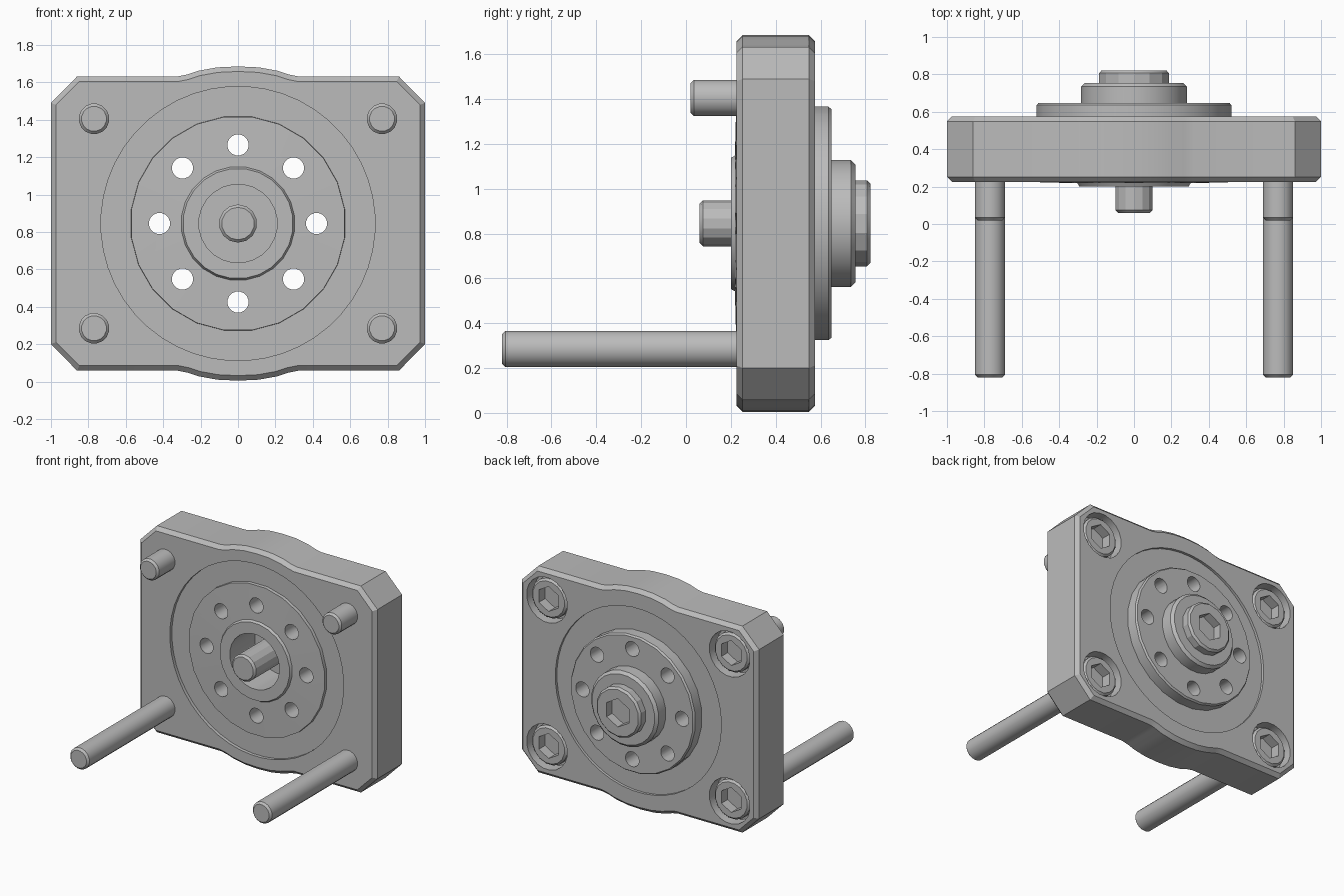
import bpy, bmesh, math
from mathutils import Vector

cube = bpy.data.objects.get("Cube")
if cube:
    bpy.data.objects.remove(cube, do_unlink=True)

steel = bpy.data.materials.new("grey steel")
steel.use_nodes = True
GREY = (0.5, 0.5, 0.5, 1)
steel.diffuse_color = GREY
steel.node_tree.nodes["Principled BSDF"].inputs["Base Color"].default_value = GREY

MID = 0.845                 # height of the main axis
FRONT, BACK = 0.225, 0.575  # plate faces


def finish(name, bm):
    bmesh.ops.remove_doubles(bm, verts=bm.verts, dist=0.0001)
    bmesh.ops.recalc_face_normals(bm, faces=bm.faces)
    mesh = bpy.data.meshes.new(name)
    bm.to_mesh(mesh)
    bm.free()
    mesh.materials.append(steel)
    obj = bpy.data.objects.new(name, mesh)
    bpy.context.collection.objects.link(obj)
    return obj


def revolve(bm, profile, sides, x=0, z=MID):
    """Turn a closed (radius, y) profile around an axis along y."""
    rings = []
    for r, y in profile:
        if r == 0:
            rings.append([bm.verts.new((x, y, z))] * sides)
        else:
            rings.append([bm.verts.new((x + r * math.cos(a), y, z + r * math.sin(a)))
                          for a in (math.tau * (i + 0.5) / sides for i in range(sides))])
    for ring, nxt in zip(rings, rings[1:] + rings[:1]):
        for i in range(sides):
            j = (i + 1) % sides
            corners = list(dict.fromkeys((ring[i], ring[j], nxt[j], nxt[i])))
            if len(corners) > 2:
                bm.faces.new(corners)


def drum(bm, r, y0, y1, sides, x=0, z=MID):
    revolve(bm, [(0, y0), (r, y0), (r, y1), (0, y1)], sides, x, z)


def cut(obj, bm):
    """Subtract a cutter mesh and keep the result."""
    cutter = finish("cutter", bm)
    cutter.hide_render = True
    mod = obj.modifiers.new("cut", "BOOLEAN")
    mod.object, mod.operation, mod.solver = cutter, "DIFFERENCE", "EXACT"
    deps = bpy.context.evaluated_depsgraph_get()
    result = bpy.data.meshes.new_from_object(obj.evaluated_get(deps))
    obj.modifiers.clear()
    obj.data = result
    bpy.data.objects.remove(cutter, do_unlink=True)


def shade(obj):
    bpy.ops.object.select_all(action="DESELECT")
    obj.select_set(True)
    bpy.context.view_layer.objects.active = obj
    bpy.ops.object.shade_smooth_by_angle(angle=math.radians(25))


SCREWS = [(sx * 0.77, MID + sz * 0.56, sx, sz) for sx in (-1, 1) for sz in (-1, 1)]

# Plate: chamfered rectangle with a shallow bulge above and below
quarter = [(1, 0.645), (0.86, 0.787), (0.32, 0.787), (0.27, 0.797), (0.21, 0.817),
           (0.11, 0.835), (0, 0.84)]
upper = quarter + [(-x, z) for x, z in reversed(quarter[:-1])]
outline = upper + [(-x, -z) for x, z in upper]
bm = bmesh.new()
face = bm.faces.new([bm.verts.new((x, FRONT, MID + z)) for x, z in outline])
extruded = bmesh.ops.extrude_face_region(bm, geom=[face], use_keep_orig=True)
bmesh.ops.translate(bm, vec=Vector((0, BACK - FRONT, 0)),
                    verts=[v for v in extruded["geom"] if isinstance(v, bmesh.types.BMVert)])
bmesh.ops.recalc_face_normals(bm, faces=bm.faces)
rims = [e for e in bm.edges if abs(e.verts[0].co.y - e.verts[1].co.y) < 0.01]
bmesh.ops.bevel(bm, geom=rims, offset=0.027, segments=1, affect="EDGES")
plate = finish("mounting_plate", bm)

# Shallow recesses on both faces, central bore and screw counterbores
bm = bmesh.new()
revolve(bm, [(0, 0.1), (0.733, 0.1), (0.733, 0.25), (0.5, 0.25), (0.5, 0.555),
             (0.7, 0.555), (0.7, 0.7), (0, 0.7)], 48)
for x, z, sx, sz in SCREWS:
    drum(bm, 0.172, 0.48, 0.7, 20, x, z)
cut(plate, bm)
shade(plate)

# Rotor: front flange and boss, body, rear disc and hub
bm = bmesh.new()
revolve(bm, [(0, 0.5), (0.21, 0.5), (0.21, 0.2), (0.295, 0.2), (0.305, 0.218),
             (0.575, 0.225), (0.58, 0.32), (0.525, 0.33), (0.525, 0.635), (0.515, 0.648),
             (0.285, 0.648), (0.285, 0.735), (0.265, 0.755), (0, 0.755)], 24)
rotor = finish("rotor_hub", bm)
bm = bmesh.new()
for i in range(8):
    a = math.tau * i / 8
    drum(bm, 0.057, 0, 1, 16, 0.42 * math.cos(a), MID + 0.42 * math.sin(a))
cut(rotor, bm)
shade(rotor)


def socket_screw(name, x, z, head, shank, top, base, tip, key, sides):
    """Cap screw with a hexagonal socket, head at the rear, tip at the front."""
    bm = bmesh.new()
    revolve(bm, [(0, tip), (shank - 0.015, tip), (shank, tip + 0.015), (shank, base),
                 (head, base), (head, top - 0.015), (head - 0.015, top), (0, top)],
            sides, x, z)
    screw = finish(name, bm)
    bm = bmesh.new()
    drum(bm, key, top - 0.08, top + 0.1, 6, x, z)
    cut(screw, bm)
    shade(screw)


# Corner screws: long below, short above
for x, z, sx, sz in SCREWS:
    name = ("upper" if sz > 0 else "lower") + ("_left" if sx > 0 else "_right") + "_screw"
    socket_screw(name, x, z, 0.15, 0.082, 0.555, 0.46,
                 0.02 if sz > 0 else -0.82, 0.095, 16)

# Central bolt through the rotor
socket_screw("central_bolt", 0, MID, 0.192, 0.102, 0.822, 0.74, 0.06, 0.108, 14)
